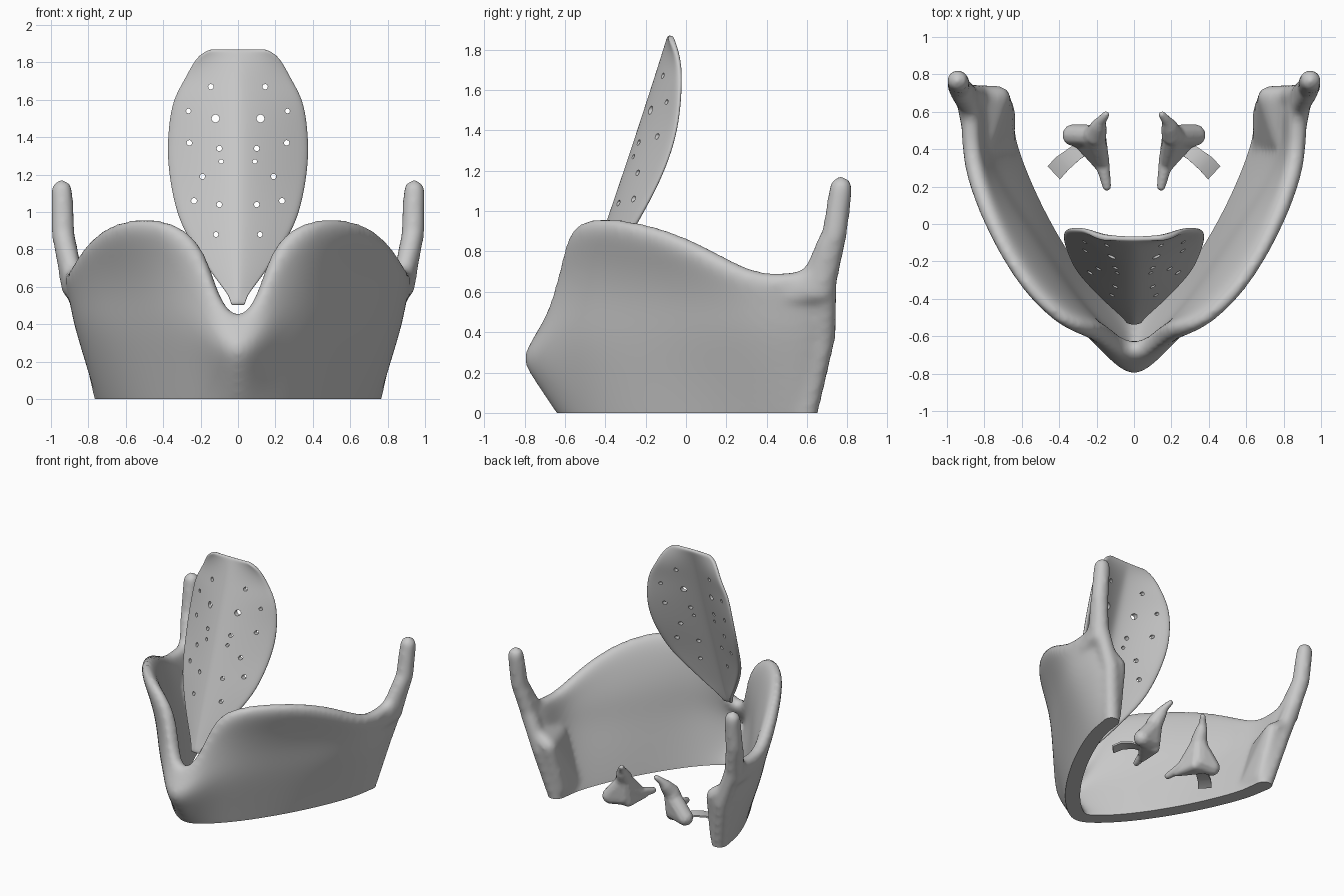
import bpy, bmesh, math
from mathutils import Vector, Matrix

if "Cube" in bpy.data.objects:
    bpy.data.objects.remove(bpy.data.objects["Cube"])

grey = bpy.data.materials.new("cartilage_grey")
grey.diffuse_color = (0.58, 0.58, 0.58, 1)
grey.use_nodes = True
grey.node_tree.nodes["Principled BSDF"].inputs["Base Color"].default_value = grey.diffuse_color


def add_object(name, bm):
    me = bpy.data.meshes.new(name)
    bm.to_mesh(me)
    bm.free()
    ob = bpy.data.objects.new(name, me)
    bpy.context.collection.objects.link(ob)
    return ob


def mod(ob, kind, **props):
    m = ob.modifiers.new(kind.lower(), kind)
    for k, v in props.items():
        setattr(m, k, v)


def bake(ob):
    """Apply all modifiers."""
    dg = bpy.context.evaluated_depsgraph_get()
    me = bpy.data.meshes.new_from_object(ob.evaluated_get(dg))
    ob.modifiers.clear()
    ob.data = me


def finish(ob, angle=50):
    me = ob.data
    me.materials.clear()
    me.materials.append(grey)
    for p in me.polygons:
        p.use_smooth = True
        p.material_index = 0
    me.set_sharp_from_angle(angle=math.radians(angle))


def sheet(bm, columns):
    """Quad grid from a list of columns of points."""
    vs = [[bm.verts.new(p) for p in c] for c in columns]
    for a, b in zip(vs, vs[1:]):
        for j in range(len(a) - 1):
            bm.faces.new((a[j], b[j], b[j + 1], a[j + 1]))


def hull(bm, balls, side=1):
    """Convex hull around balls given as (x, y, z, radius)."""
    tmp = bmesh.new()
    for x, y, z, r in balls:
        bmesh.ops.create_icosphere(tmp, subdivisions=2, radius=r,
                                   matrix=Matrix.Translation((x * side, y, z)))
    res = bmesh.ops.convex_hull(tmp, input=tmp.verts[:])
    junk = {g for g in res["geom_interior"] + res["geom_unused"]
            if isinstance(g, bmesh.types.BMVert)}
    bmesh.ops.delete(tmp, geom=list(junk), context='VERTS')
    bmesh.ops.recalc_face_normals(tmp, faces=tmp.faces[:])
    me = bpy.data.meshes.new("tmp")
    tmp.to_mesh(me)
    tmp.free()
    bm.from_mesh(me)
    bpy.data.meshes.remove(me)


def tube(bm, balls, side=1):
    for a, b in zip(balls, balls[1:]):
        hull(bm, (a, b), side)


# Shield cartilage: bottom, middle and top point of each outer column, rim flare
COLS = [
    ((0, -.66, 0), (0, -.85, .25), (0, -.72, .42), 1),
    ((.10, -.61, 0), (.115, -.76, .28), (.12, -.66, .57), 1),
    ((.20, -.52, 0), (.23, -.63, .38), (.20, -.62, .82), 1),
    ((.31, -.40, 0), (.36, -.48, .40), (.37, -.60, .945), 1.7),
    ((.45, -.20, 0), (.50, -.27, .40), (.58, -.43, .96), 1.7),
    ((.57, .01, 0), (.64, -.06, .40), (.74, -.19, .915), 1.7),
    ((.66, .20, 0), (.76, .12, .40), (.85, .05, .82), 1.4),
    ((.73, .38, 0), (.86, .32, .40), (.92, .27, .70), 1),
    ((.76, .53, 0), (.88, .50, .38), (.935, .46, .67), 1),
    ((.76, .64, 0), (.86, .70, .38), (.94, .69, .73), 1),
]


def column(b, m, t, flare, side):
    b, m, t = (Vector((p[0] * side, p[1], p[2])) for p in (b, m, t))
    pts = [b + (m - b) * u for u in (-.35, 0, .5, 1)]
    for u in (.33, .67, 1):
        p = m.lerp(t, u ** flare)
        pts.append((p.x, p.y, m.z + (t.z - m.z) * u))
    return pts


bm = bmesh.new()
sheet(bm, [column(*c, -1) for c in COLS[:0:-1]] + [column(*c, 1) for c in COLS])
shield = add_object("shield_cartilage", bm)
mod(shield, 'SOLIDIFY', thickness=0.105, offset=-1)
mod(shield, 'SUBSURF', levels=2)
bake(shield)

# Thick rear borders and upright horns fused onto the shield
bm = bmesh.new()
bm.from_mesh(shield.data)
for s in (-1, 1):
    tube(bm, [(.70, .585, -.05, .06), (.79, .68, .38, .065), (.89, .69, .66, .062),
              (.935, .735, .88, .065), (.942, .768, 1.115, .061)], s)
    hull(bm, [(.87, .50, .58, .05), (.89, .64, .70, .055), (.89, .67, .60, .06)], s)
    hull(bm, [(.89, .64, .70, .055), (.93, .71, .85, .06), (.89, .67, .60, .06)], s)
    hull(bm, [(.69, .42, .05, .055), (.69, .59, .06, .06), (.72, .68, .42, .06),
              (.81, .68, .48, .06), (.79, .44, .42, .05)], s)
shield.data.clear_geometry()
bm.to_mesh(shield.data)
bm.free()
mod(shield, 'REMESH', mode='VOXEL', voxel_size=0.018)
mod(shield, 'SMOOTH', factor=0.5, iterations=14)
bake(shield)

# Flat cut on the ground plane
bm = bmesh.new()
bm.from_mesh(shield.data)
bmesh.ops.bisect_plane(bm, geom=bm.verts[:] + bm.edges[:] + bm.faces[:],
                       plane_co=(0, 0, 0), plane_no=(0, 0, -1), clear_outer=True)
edges = [e for e in bm.edges if e.is_boundary]
bmesh.ops.triangle_fill(bm, edges=edges, use_beauty=True)
bmesh.ops.recalc_face_normals(bm, faces=bm.faces[:])
bm.to_mesh(shield.data)
bm.free()
finish(shield)

# Leaf-shaped plate: height, half width, y of its side margin
LEAF = [(.50, .035, -.525), (.55, .045, -.50), (.62, .10, -.45), (.70, .16, -.40),
        (.88, .28, -.28), (1.0, .33, -.21), (1.15, .362, -.13), (1.3, .38, -.07),
        (1.45, .373, -.035), (1.6, .35, -.025), (1.7, .29, -.025), (1.78, .25, -.04),
        (1.84, .21, -.065), (1.87, .15, -.08)]
bm = bmesh.new()
cols = []
for i in range(-6, 7):
    u = i / 6
    cols.append([(w * u, (lambda m: m + (e - m) * abs(u) ** 1.3)(-.532 + (z - .5) * .333), z)
                 for z, w, e in LEAF])
sheet(bm, cols)
leaf = add_object("leaf_plate", bm)
mod(leaf, 'SOLIDIFY', thickness=0.03, offset=0)
mod(leaf, 'SUBSURF', levels=2)
bake(leaf)

# Small holes through the leaf
HOLES = [(.145, 1.67, .015), (.265, 1.54, .013), (.12, 1.5, .022), (.26, 1.37, .015),
         (.10, 1.34, .015), (.09, 1.27, .012), (.19, 1.19, .015), (.235, 1.06, .016),
         (.10, 1.04, .015), (.118, .88, .014)]
bm = bmesh.new()
for x, z, r in HOLES:
    for s in (-1, 1):
        bmesh.ops.create_cone(bm, cap_ends=True, segments=8, radius1=r, radius2=r, depth=1.2,
                              matrix=Matrix.Translation((x * s, -.2, z))
                              @ Matrix.Rotation(math.pi / 2, 4, 'X'))
cutter = add_object("hole_cutter", bm)
cutter.hide_render = True
mod(leaf, 'BOOLEAN', operation='DIFFERENCE', object=cutter, solver='EXACT')
bake(leaf)
bpy.data.objects.remove(cutter)
finish(leaf)

# Pair of small pyramid cartilages with curved tips, and their flat bands
for s, label in ((-1, "left"), (1, "right")):
    bm = bmesh.new()
    hull(bm, [(.16, .28, .04, .025), (.28, .45, .06, .05), (.19, .45, .04, .04),
              (.21, .475, .22, .06)], s)
    tube(bm, [(.145, .20, .045, .024), (.17, .33, .07, .04), (.20, .45, .14, .055)], s)
    hull(bm, [(.22, .45, .08, .07), (.325, .475, .06, .06), (.21, .47, .2, .06)], s)
    tube(bm, [(.205, .475, .23, .06), (.19, .52, .29, .045), (.18, .545, .325, .03),
              (.165, .565, .35, .025), (.15, .585, .37, .02)], s)
    ob = add_object(label + "_pyramid_cartilage", bm)
    mod(ob, 'REMESH', mode='VOXEL', voxel_size=0.009)
    mod(ob, 'SMOOTH', factor=0.5, iterations=6)
    bake(ob)
    finish(ob, 80)

    bm = bmesh.new()
    sheet(bm, [[(.24 * s, .38, .03), (.31 * s, .43, .03)],
               [(.29 * s, .345, .05), (.355 * s, .40, .05)],
               [(.35 * s, .29, .045), (.42 * s, .355, .045)],
               [(.395 * s, .24, .02), (.46 * s, .31, .02)]])
    band = add_object(label + "_band", bm)
    mod(band, 'SOLIDIFY', thickness=0.012, offset=0)
    bake(band)
    finish(band)
